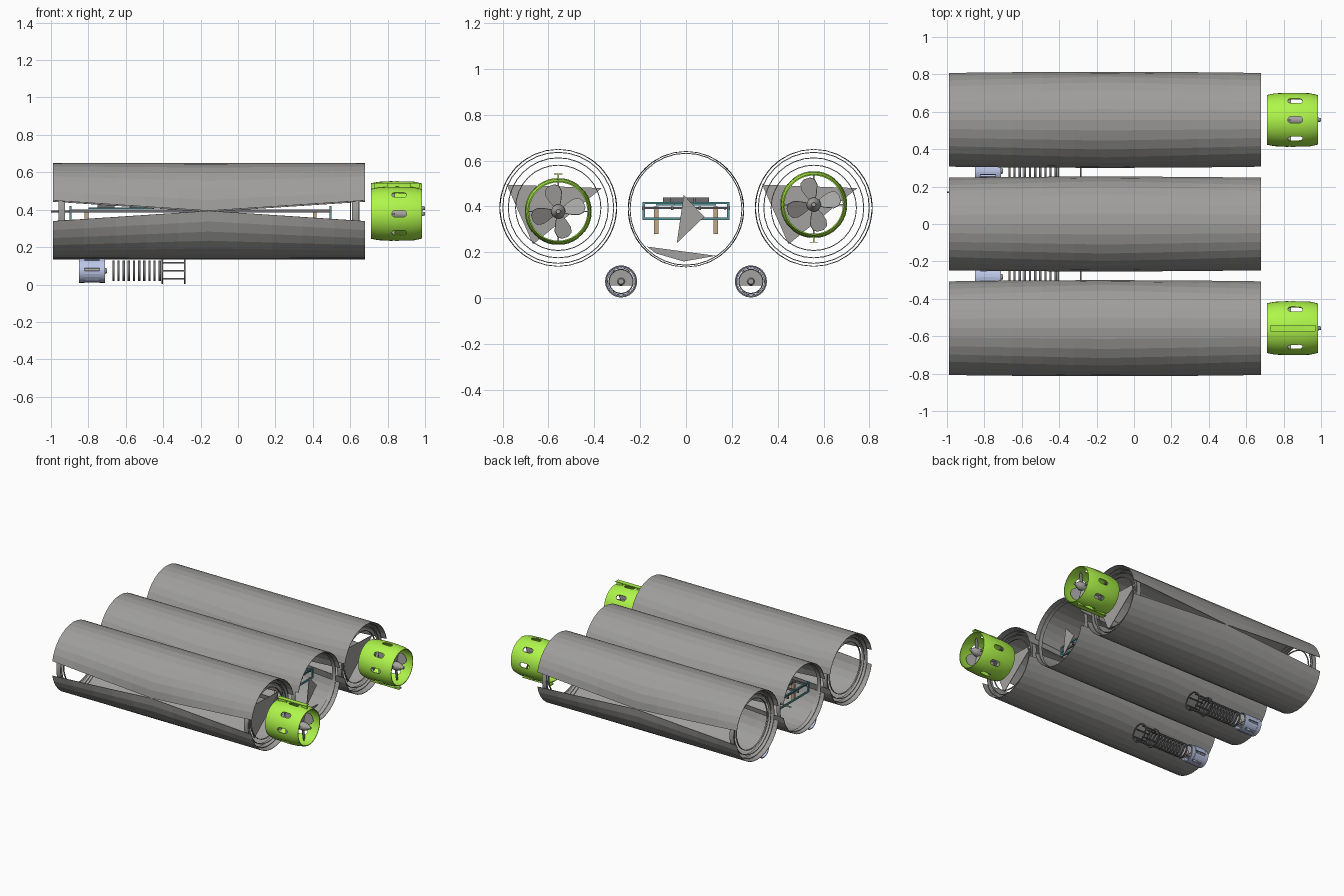
import bpy, bmesh
from math import sin, cos, pi, asin
from mathutils import Vector, Matrix

if "Cube" in bpy.data.objects:
    bpy.data.objects.remove(bpy.data.objects["Cube"])


def material(name, col):
    m = bpy.data.materials.new(name)
    m.diffuse_color = (*col, 1)
    m.use_nodes = True
    m.node_tree.nodes["Principled BSDF"].inputs["Base Color"].default_value = m.diffuse_color
    return m


GREY = material("mid_grey", (0.37, 0.365, 0.355))
HULL = material("hull_grey", (0.345, 0.34, 0.33))
GREEN = material("lime", (0.43, 0.92, 0.07))
BLUE = material("pale_blue", (0.50, 0.57, 0.80))
TEAL = material("teal", (0.10, 0.32, 0.34))
BROWN = material("tan", (0.55, 0.40, 0.25))
DARK = material("dark_grey", (0.16, 0.16, 0.17))


def add(name, verts, faces, mat=None, smooth=False):
    me = bpy.data.meshes.new(name)
    me.from_pydata(verts, [], faces)
    bm = bmesh.new()
    bm.from_mesh(me)
    bmesh.ops.recalc_face_normals(bm, faces=bm.faces)
    bm.to_mesh(me)
    bm.free()
    ob = bpy.data.objects.new(name, me)
    bpy.context.collection.objects.link(ob)
    me.materials.append(mat or GREY)
    if smooth:
        for p in me.polygons:
            p.use_smooth = True
        me.set_sharp_from_angle(angle=0.6)
    return ob


def lathe(name, prof, y, z, n=32, mat=None, smooth=True):
    """Revolve a closed (x, r) outline around an axis parallel to x."""
    k = len(prof)
    v = [(x, y + r * cos(2*pi*i/n), z + r * sin(2*pi*i/n)) for i in range(n) for x, r in prof]
    f = [(i*k + j, i*k + (j+1) % k, ((i+1) % n)*k + (j+1) % k, ((i+1) % n)*k + j)
         for i in range(n) for j in range(k)]
    return add(name, v, f, mat, smooth)


def ring(name, x0, x1, r0, r1, y, z, n=32, mat=None):
    return lathe(name, [(x0, r0), (x1, r0), (x1, r1), (x0, r1)], y, z, n, mat)


def solid(name, prof, y, z, n=20, mat=None):
    """Revolved solid whose ends reach (almost) the axis."""
    return lathe(name, [(prof[0][0], 0.0005)] + prof + [(prof[-1][0], 0.0005)], y, z, n, mat)


def boxes(name, items, mat=None):
    """One object from several boxes given as (x0, x1, y0, y1, z0, z1)."""
    v, f = [], []
    for x0, x1, y0, y1, z0, z1 in items:
        b = len(v)
        v += [(x, y, z) for x in (x0, x1) for y in (y0, y1) for z in (z0, z1)]
        f += [tuple(b + i for i in q) for q in
              ((0, 1, 3, 2), (4, 6, 7, 5), (0, 4, 5, 1), (2, 3, 7, 6), (0, 2, 6, 4), (1, 5, 7, 3))]
    return add(name, v, f, mat)


def plate(name, x, pts, mat=None):
    """Thin upright sheet facing x."""
    n = len(pts)
    v = [(x + d, y, z) for d in (0, 0.004) for y, z in pts]
    f = [tuple(range(n)), tuple(range(n, 2*n))]
    f += [(i, (i+1) % n, (i+1) % n + n, i + n) for i in range(n)]
    return add(name, v, f, mat)


# ---- large hull tubes: two shells with a seam that pinches shut at mid length
X0, X1 = -0.99, 0.68


def hull(name, y, z, r):
    n, m = 14, 10
    for label, s in (("upper", 1), ("lower", -1)):
        v, f = [], []
        for i in range(m + 1):
            t = i / m
            a = asin(0.055 * abs(2*t - 1) / r)
            for j in range(n + 1):
                ang = a + (pi - 2*a) * j / n
                v.append((X0 + (X1 - X0)*t, y + r*cos(ang), z + s*r*sin(ang)))
        for i in range(m):
            for j in range(n):
                b = i*(n+1) + j
                f.append((b, b+1, b+n+2, b+n+1))
        ob = add(f"{name}_{label}_shell", v, f, HULL)
        sol = ob.modifiers.new("wall", 'SOLIDIFY')
        sol.thickness = 0.003
        sol.offset = 0


hull("centre_hull", 0, 0.388, 0.252)
for x in (-0.96, 0.62):
    ring("centre_hull_rim", x, x + 0.03, 0.242, 0.246, 0, 0.388)
plate("centre_brace", 0.60, [(-0.04, 0.24), (-0.01, 0.45), (0.08, 0.355)])
plate("centre_floor_brace", 0.58, [(-0.17, 0.225), (-0.13, 0.195), (-0.01, 0.16), (0.13, 0.185)])


# ---- thruster: slotted barrel shroud, rail, motor, four-blade propeller
def thruster(side, y, z, up):
    prof = [(0.71, 0.133), (0.75, 0.141), (0.85, 0.146), (0.94, 0.142), (0.985, 0.132),
            (0.985, 0.127), (0.94, 0.136), (0.85, 0.139), (0.75, 0.135), (0.71, 0.128)]
    shroud = lathe(side + "_thruster_shroud", prof, y, z, 40, GREEN)
    # radial capsule-shaped cutters
    outline = [(c + 0.018*cos(a), 0.018*sin(a)) for c, base in ((0.884, -pi/2), (0.840, pi/2))
               for a in [base + pi*i/5 for i in range(6)]]
    k = len(outline)
    v, f = [], []
    for q in range(8):
        rot = Matrix.Rotation(q*pi/4, 3, 'X')
        b = len(v)
        for h in (0.10, 0.18):
            v += [rot @ Vector((px, py, h)) + Vector((0, y, z)) for px, py in outline]
        f += [tuple(range(b, b+k)), tuple(range(b+k, b+2*k))]
        f += [(b+i, b+(i+1) % k, b+(i+1) % k+k, b+i+k) for i in range(k)]
    cut = add(side + "_slot_cutter", v, f, GREEN)
    cut.hide_render = True
    cut.display_type = 'WIRE'
    mod = shroud.modifiers.new("slots", 'BOOLEAN')
    mod.operation = 'DIFFERENCE'
    mod.object = cut
    mod.solver = 'EXACT'

    def zz(a, b):
        return tuple(sorted((z + up*a, z + up*b)))
    # T-shaped mounting rail
    boxes(side + "_thruster_rail", [
        (0.73, 0.80, y-0.003, y+0.003, *zz(0.137, 0.164)),
        (0.92, 0.97, y-0.003, y+0.003, *zz(0.137, 0.164)),
        (0.73, 0.97, y-0.018, y+0.018, *zz(0.162, 0.166))], GREEN)
    # motor and nose
    solid(side + "_motor", [(0.77, 0.012), (0.79, 0.026), (0.89, 0.029), (0.94, 0.031),
                            (0.97, 0.024), (0.985, 0.012), (1.0, 0.009)], y, z, 20)
    boxes(side + "_motor_struts", [
        (0.79, 0.84, y-0.003, y+0.003, z-0.135, z+0.135),
        (0.79, 0.84, y-0.135, y+0.135, z-0.003, z+0.003)])
    # blades: rounded paddles pitched along their length
    v, f = [], []
    rows = [(0.02, -0.010, 0.012), (0.05, -0.022, 0.026), (0.08, -0.030, 0.036),
            (0.105, -0.026, 0.032), (0.118, -0.008, 0.016)]
    for q in range(4):
        rot = Matrix.Rotation(q*pi/2 + 0.3, 3, 'X')
        b = len(v)
        for r, w0, w1 in rows:
            for w in (w0, w1):
                v.append(rot @ Vector((0.925 + w*0.6, w*1.1, r)) + Vector((0, y, z)))
        f += [(b+2*i, b+2*i+1, b+2*i+3, b+2*i+2) for i in range(len(rows)-1)]
    prop = add(side + "_propeller", v, f)
    prop.modifiers.new("thickness", 'SOLIDIFY').thickness = 0.004


for side, s in (("left", -1), ("right", 1)):
    y = 0.557 * s
    hull(side + "_hull", y, 0.394, 0.255)
    # thin end flanges inside the tube
    for x in (-0.96, 0.61):
        ring(side + "_outer_flange", x, x + 0.035, 0.240, 0.244, y, 0.394)
        ring(side + "_middle_flange", x + 0.01, x + 0.03, 0.216, 0.220, y, 0.394)
        ring(side + "_inner_flange", x + 0.015, x + 0.025, 0.184, 0.188, y, 0.394)
    plate(side + "_bulkhead", 0.60, [(y-0.225, 0.495), (y+0.19, 0.48), (y-0.11, 0.235)])
    thruster(side, y, 0.378 if s < 0 else 0.408, -s)

# ---- electronics tray inside the centre tube
boxes("tray_rails", [(-0.90, 0.50, c-0.006, c+0.006, 0.385, 0.40) for c in (-0.185, -0.06, 0.06, 0.185)], DARK)
boxes("tray_crossbars", [(-0.88 + 0.09*i, -0.868 + 0.09*i, -0.19, 0.19, 0.388, 0.398)
                         for i in range(16)], DARK)
boxes("tray_end_frames", [b for x in (-0.90, 0.49) for b in (
    (x, x+0.01, -0.19, 0.19, 0.34, 0.352), (x, x+0.01, -0.19, 0.19, 0.41, 0.42),
    (x, x+0.01, -0.19, -0.178, 0.34, 0.42), (x, x+0.01, 0.178, 0.19, 0.34, 0.42))], TEAL)
boxes("tray_posts", [(x, x+0.02, c-0.01, c+0.01, 0.28, 0.40)
                     for x in (-0.82, 0.40) for c in (-0.13, 0.13)], BROWN)
boxes("circuit_boards", [(-0.80, -0.45, -0.13, 0.02, 0.405, 0.411),
                         (-0.35, 0.02, -0.05, 0.13, 0.405, 0.411)], TEAL)
boxes("board_components", [(-0.75 + 0.17*i, -0.66 + 0.17*i, c, c+0.06, 0.411, 0.44)
                           for i, c in enumerate((-0.1, -0.07, 0.0, 0.03, 0.04))], DARK)
solid("end_peg", [(-1.0, 0.005), (-0.88, 0.005)], 0.17, 0.39, 8)

# ---- small pods slung under the hulls
for side, s in (("left", -1), ("right", 1)):
    y, z, R = 0.283 * s, 0.073, 0.07
    # blue motor sleeve: end bands joined by wide staves
    ring(side + "_pod_back_band", -0.85, -0.82, 0.058, 0.064, y, z, 24, BLUE)
    ring(side + "_pod_front_band", -0.74, -0.71, 0.058, 0.064, y, z, 24, BLUE)
    v, f = [], []
    for q in range(6):
        b = len(v)
        for i in range(4):
            a = q*pi/3 + i*0.27
            v += [(x, y + 0.063*cos(a), z + 0.063*sin(a)) for x in (-0.825, -0.735)]
        f += [(b+2*i, b+2*i+1, b+2*i+3, b+2*i+2) for i in range(3)]
    staves = add(side + "_pod_staves", v, f, BLUE)
    staves.modifiers.new("wall", 'SOLIDIFY').thickness = 0.006
    # half-round end plate and core
    plate(side + "_pod_plate", -0.715,
          [(y + 0.052*cos(a), z + 0.052*sin(a)) for a in [-0.35 + (pi + 0.7)*i/14 for i in range(15)]])
    solid(side + "_pod_core", [(-0.83, 0.02), (-0.72, 0.02), (-0.70, 0.012)], y, z, 14)
    # row of thin guard ribs
    for i in range(10):
        x = -0.672 + 0.0275*i
        ring(side + "_pod_rib", x, x + 0.012, 0.050, 0.055, y, z, 24, DARK)
    # end cage
    for x in (-0.408, -0.29):
        ring(side + "_pod_cage_ring", x, x + 0.008, R-0.007, R, y, z, 24, DARK)
    bars = []
    for q in range(6):
        cy, cz = y + 0.064*cos(q*pi/3), z + 0.05*sin(q*pi/3)
        bars.append((-0.405, -0.285, cy-0.004, cy+0.004, cz-0.004, cz+0.004))
    boxes(side + "_pod_cage_bars", bars, DARK)
